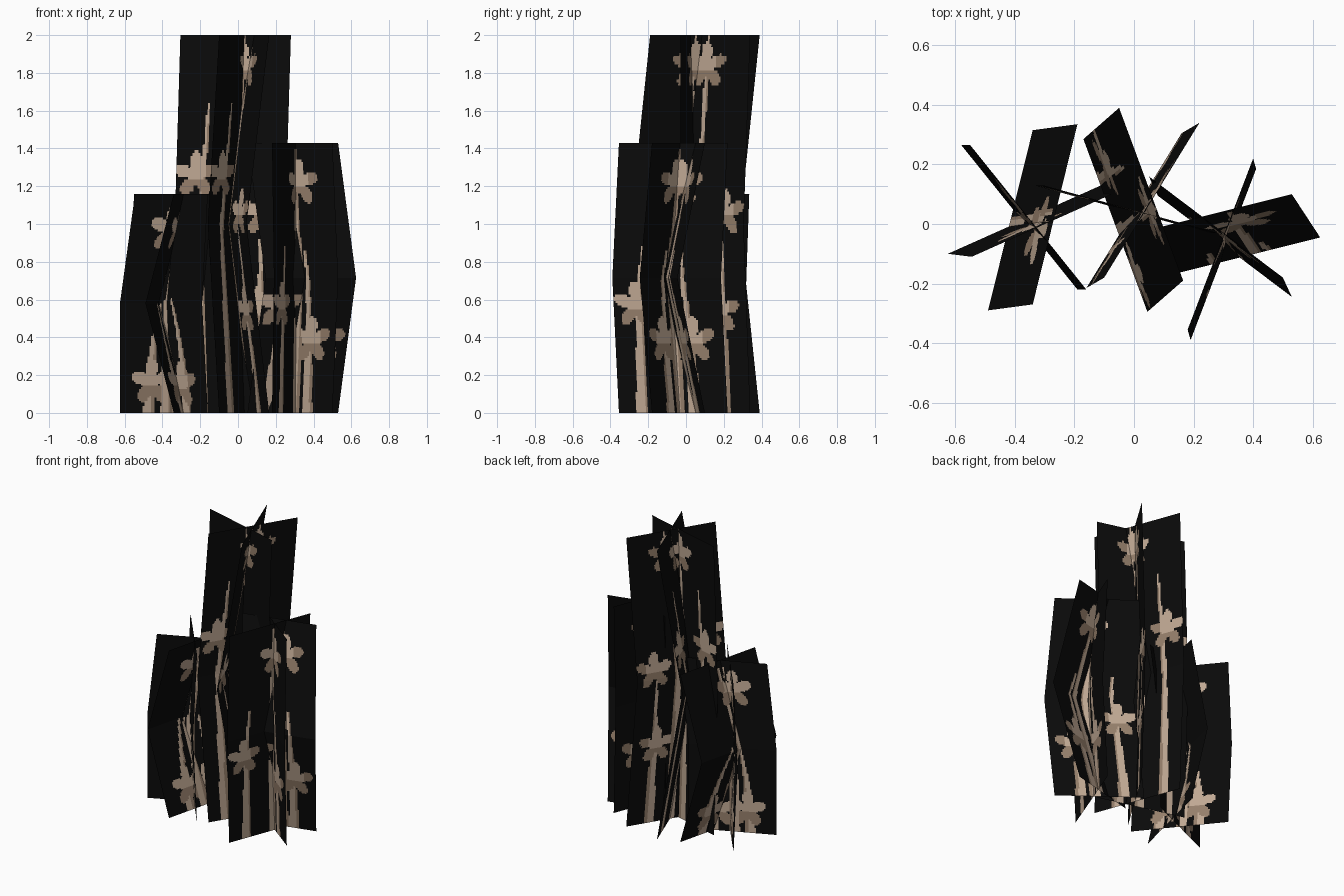
import bpy, bmesh, math
from mathutils import Vector

if "Cube" in bpy.data.objects:
    bpy.data.objects.remove(bpy.data.objects["Cube"])


def material(name, rgb):
    m = bpy.data.materials.new(name)
    m.diffuse_color = (*rgb, 1)
    m.use_nodes = True
    m.node_tree.nodes["Principled BSDF"].inputs["Base Color"].default_value = m.diffuse_color
    return m


MATS = [material("black_backing", (0.003, 0.003, 0.003)),
        material("light_beige_stem", (0.52, 0.39, 0.29)),
        material("dull_brown_leaf", (0.30, 0.21, 0.145))]
NU, NV = 56, 128


def paint(u, v, width, height, stems):
    """Colour index of a card at (u, v): tapering stems with star leaves."""
    for u0, u1, tip, leaves in stems:
        for lu, lv in leaves:
            dx, dz = (u - lu) * width, (v - lv) * height
            ang = math.atan2(dz, dx)
            reach = 0.125 * (0.32 + 0.68 * abs(math.cos(2.5 * (ang - math.pi / 2))))
            if math.hypot(dx, dz) < reach:
                return 2 if dz < -0.02 or dx > 0.055 else 1
        if v < tip:
            t = v / tip
            centre = u0 + (u1 - u0) * t * t
            half = 0.027 * (1 - t) + 0.008
            off = (u - centre) * width
            if abs(off) < half:
                return 2 if off > half * 0.4 else 1
    return 0


def card(name, height, left, right, mid, low, stems):
    """Upright sheet folded at half height; mid and low shift those levels."""
    shifts = [Vector(low), Vector(mid), Vector((0, 0))]
    a, b = Vector(left), Vector(right)
    width = (b - a).length
    bm = bmesh.new()
    rows = []
    for j in range(NV + 1):
        v = j / NV
        k = 0 if v < 0.5 else 1
        s = shifts[k].lerp(shifts[k + 1], v * 2 - k)
        rows.append([bm.verts.new((*(a.lerp(b, i / NU) + s), v * height))
                     for i in range(NU + 1)])
    for j in range(NV):
        for i in range(NU):
            f = bm.faces.new((rows[j][i], rows[j][i + 1],
                              rows[j + 1][i + 1], rows[j + 1][i]))
            f.material_index = paint((i + .5) / NU, (j + .5) / NV, width, height, stems)
    me = bpy.data.meshes.new(name)
    bm.to_mesh(me)
    bm.free()
    for m in MATS:
        me.materials.append(m)
    bpy.context.collection.objects.link(bpy.data.objects.new(name, me))


# Stem pattern: base u, tip u, tip height, leaf centres
short_stems = [(.48, .52, .96, [(.42, .84)]),
               (.30, .42, .50, [(.33, .14)]),
               (.72, .58, .52, [(.66, .13)])]
tall_stems = [(.52, .58, 1.0, [(.57, .92)]),
              (.20, .28, .82, [(.18, .63)]),
              (.75, .78, .50, [(.73, .27), (.80, .53)])]
middle_stems = [(.55, .55, .98, [(.59, .85)]),
                (.70, .62, .60, [(.72, .27)]),
                (.22, .27, .62, [(.20, .40)])]

# Left, short clump
H = 1.16
card("short_clump_front_card", H, (-.545, -.11), (-.03, .12), (-.08, .01), (-.08, .01), short_stems)
card("short_clump_diagonal_card", H, (-.55, .265), (-.16, -.22), (-.03, 0), (0, 0), short_stems)
card("short_clump_folded_card", H, (-.34, -.27), (-.19, .335), (-.15, -.02), (0, 0), short_stems)

# Central, tall clump
H = 2.0
card("tall_clump_front_card", H, (-.305, .13), (.28, -.03), (-.03, 0), (0, 0), tall_stems)
card("tall_clump_diagonal_card", H, (-.10, -.18), (.22, .34), (-.06, -.035), (0, 0), tall_stems)
card("tall_clump_folded_card", H, (-.05, .39), (.165, -.19), (-.12, -.105), (0, 0), tall_stems)

# Right, middle-height clump
H = 1.43
card("middle_clump_folded_card", H, (.05, -.02), (.53, .10), (.095, -.145), (0, 0), middle_stems)
card("middle_clump_side_card", H, (.18, -.355), (.40, .22), (.01, -.035), (0, 0), middle_stems)
card("middle_clump_diagonal_card", H, (.05, .16), (.50, -.18), (.03, -.065), (0, 0), middle_stems)
